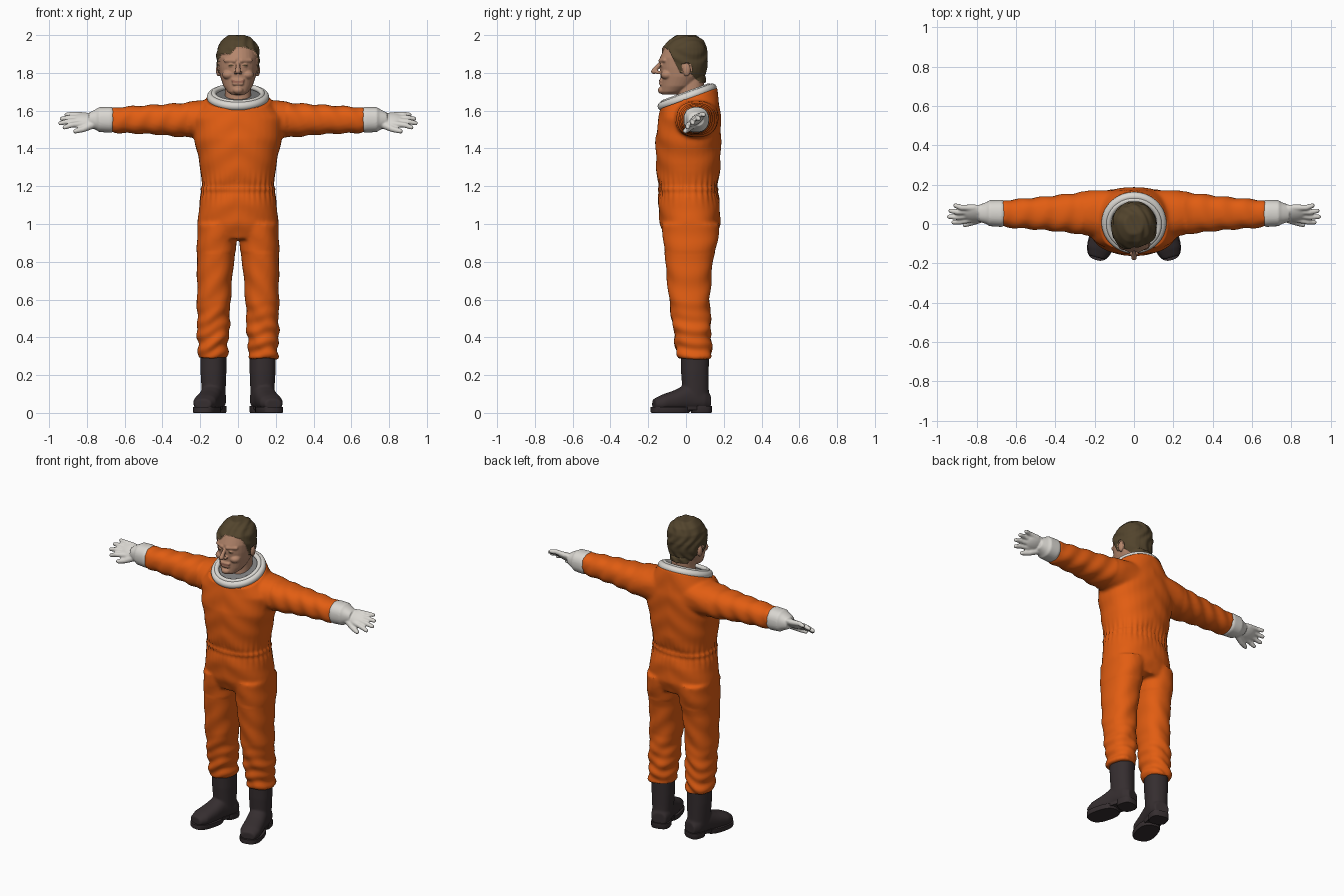
import bpy, bmesh, math
from mathutils import Vector, Matrix

cube = bpy.data.objects.get("Cube")
if cube:
    bpy.data.objects.remove(cube)


def material(name, rgb, rough=0.7):
    mat = bpy.data.materials.new(name)
    mat.use_nodes = True
    mat.diffuse_color = (*rgb, 1)
    node = next(n for n in mat.node_tree.nodes if n.type == 'BSDF_PRINCIPLED')
    node.inputs["Base Color"].default_value = (*rgb, 1)
    node.inputs["Roughness"].default_value = rough
    return mat


ORANGE = material("orange fabric", (0.76, 0.11, 0.006))
WHITE = material("off white", (0.70, 0.68, 0.64))
GREY = material("grey liner", (0.2, 0.2, 0.2))
SKIN = material("skin", (0.46, 0.24, 0.15))
LIPS = material("lips", (0.36, 0.15, 0.1))
HAIR = material("brown hair", (0.085, 0.058, 0.026))
BOOT = material("dark boot", (0.036, 0.027, 0.029))


def loft(bm, axis, rings, side=1, power=2.3, sides=32):
    """Skin superellipse rings (position, centre a, centre b, radius a, radius b)."""
    loops = []
    for t, ca, cb, ra, rb in rings:
        loop = []
        for i in range(sides):
            ang = math.tau * i / sides
            c, s = math.cos(ang), math.sin(ang)
            a = ca + ra * math.copysign(abs(c) ** (2 / power), c)
            b = cb + rb * math.copysign(abs(s) ** (2 / power), s)
            co = {'x': (t, a, b), 'y': (a, t, b), 'z': (a, b, t)}[axis]
            loop.append(bm.verts.new((co[0] * side, co[1], co[2])))
        loops.append(loop)
    faces = [bm.faces.new(loops[0]), bm.faces.new(loops[-1])]
    for lo, hi in zip(loops, loops[1:]):
        for i in range(sides):
            j = (i + 1) % sides
            faces.append(bm.faces.new((lo[i], lo[j], hi[j], hi[i])))
    bmesh.ops.recalc_face_normals(bm, faces=faces)


def ball(bm, centre, radii):
    mat = Matrix.Translation(centre) @ Matrix.Diagonal((*radii, 1))
    bmesh.ops.create_icosphere(bm, subdivisions=3, radius=1, matrix=mat)


def limb(bm, start, end, r0, r1, steps=9):
    """A rounded, tapered rod."""
    for i in range(steps):
        f = i / (steps - 1)
        r = r0 + (r1 - r0) * f
        ball(bm, Vector(start).lerp(Vector(end), f), (r, r, r))


def new_object(name, bm, mats):
    mesh = bpy.data.meshes.new(name)
    bm.to_mesh(mesh)
    bm.free()
    obj = bpy.data.objects.new(name, mesh)
    bpy.context.collection.objects.link(obj)
    for m in mats:
        mesh.materials.append(m)
    return obj


def sculpt(name, bm, mats, voxel, smoothing, mirror=False):
    """Fuse overlapping volumes into one smooth skin."""
    obj = new_object(name, bm, mats)
    fuse = obj.modifiers.new("fuse", 'REMESH')
    fuse.mode, fuse.voxel_size = 'VOXEL', voxel
    soft = obj.modifiers.new("soften", 'SMOOTH')
    soft.factor, soft.iterations = 0.5, smoothing
    graph = bpy.context.evaluated_depsgraph_get()
    mesh = bpy.data.meshes.new_from_object(obj.evaluated_get(graph))
    obj.modifiers.clear()
    obj.data = mesh
    mesh.materials.clear()
    for m in mats:
        mesh.materials.append(m)
    for p in mesh.polygons:
        p.use_smooth, p.material_index = True, 0
    if mirror:
        obj.modifiers.new("mirror", 'MIRROR').use_mirror_merge = False
    return obj


def ramp(v, a, b):
    return min(1, max(0, (v - a) / (b - a)))


# Flight suit: torso, legs and sleeves fused together
TILT = math.radians(20)
COLLAR = Vector((0, 0.006, 1.672))
bm = bmesh.new()
loft(bm, 'z', [(.92, 0, .025, .18, .135), (1, 0, .022, .214, .16), (1.1, 0, .016, .207, .164),
               (1.19, 0, .01, .192, .157), (1.3, 0, .012, .2, .17), (1.45, 0, .012, .232, .174),
               (1.56, 0, .02, .245, .165), (1.63, 0, .022, .19, .156), (1.74, 0, .03, .13, .13)])
for side in (1, -1):
    loft(bm, 'z', [(1, .11, .025, .104, .155), (.9, .113, .024, .105, .143), (.8, .119, .016, .098, .126),
                   (.6, .128, .018, .089, .108), (.45, .131, .032, .086, .1), (.29, .134, .045, .078, .09)], side)
    loft(bm, 'x', [(.1, .05, 1.56, .125, .1), (.22, .055, 1.555, .115, .1), (.3, .055, 1.55, .103, .09),
                   (.45, .054, 1.553, .086, .078), (.67, .052, 1.55, .068, .067)], side)
suit = sculpt("flight_suit", bm, [ORANGE], 0.01, 8)
normals = [v.normal.copy() for v in suit.data.vertices]
for v, n in zip(suit.data.vertices, normals):
    x, y, z = v.co
    ax = abs(x)
    d = 0
    if z < 0.85:     # bunched cloth toward the ankles
        d += 0.005 * ramp(z, .62, .34) * math.sin(85 * z + 14 * ax + 9 * y + 2 * math.sin(25 * x))
        d += 0.003 * math.sin(40 * z + 45 * ax) * ramp(z, .85, .7)
    elif ax < 0.26:  # gathered waistband and soft body folds
        d += 0.007 * math.exp(-((z - 1.185) / .012) ** 2) - 0.005 * math.exp(-((z - 1.185) / .035) ** 2)
        d += 0.003 * math.exp(-((z - 1.185) / .06) ** 2) * math.sin(70 * math.atan2(y, x) / 2)
        d += 0.002 * math.sin(45 * z + 30 * ax)
    else:            # sleeve creases
        d += 0.003 * math.sin(60 * ax + 30 * z + 15 * y)
    v.co += n * d
    if ax < 0.17:    # neck opening follows the tilted collar
        v.co.z = min(v.co.z, COLLAR.z - 0.01 + math.tan(TILT) * (v.co.y - COLLAR.y))

# Tilted neck ring, inner rim and liner
collar_frame = Matrix.Translation(COLLAR) @ Matrix.Rotation(TILT, 4, 'X')
for name, major, minor, lift in (("collar_ring", .142, .023, 0), ("collar_rim", .129, .014, .016)):
    bpy.ops.mesh.primitive_torus_add(major_radius=major, minor_radius=minor,
                                     major_segments=64, minor_segments=16)
    ring = bpy.context.object
    ring.name = name
    ring.data.transform(collar_frame @ Matrix.Translation((0, 0, lift)))
    ring.data.materials.append(WHITE)
    bpy.ops.object.shade_smooth()
bm = bmesh.new()
bmesh.ops.create_cone(bm, cap_ends=True, segments=48, radius1=.135, radius2=.135, depth=.012, matrix=collar_frame)
new_object("collar_liner", bm, [GREY])

# Head, neck and facial features
bm = bmesh.new()
loft(bm, 'z', [(1.685, 0, -.085, .035, .04), (1.7, 0, -.072, .056, .062), (1.73, 0, -.045, .077, .088),
               (1.78, 0, -.022, .094, .112), (1.83, 0, -.018, .102, .12), (1.88, 0, -.016, .106, .122),
               (1.93, 0, -.008, .101, .108), (1.965, 0, 0, .08, .086), (1.99, 0, 0, .045, .05)], power=2.1)
loft(bm, 'z', [(1.58, 0, .02, .07, .07), (1.78, 0, .028, .068, .068)])
limb(bm, (0, -.138, 1.85), (0, -.17, 1.808), .009, .015)
ball(bm, (0, -.127, 1.708), (.028, .022, .02))
limb(bm, (-.024, -.133, 1.759), (.024, -.133, 1.759), .01, .01)
limb(bm, (-.02, -.133, 1.743), (.02, -.133, 1.743), .01, .01)
for s in (1, -1):
    ball(bm, (s * .013, -.148, 1.802), (.011, .014, .009))
    limb(bm, (s * .018, -.133, 1.864), (s * .066, -.113, 1.866), .013, .011)
    ball(bm, (s * .05, -.1, 1.79), (.034, .034, .026))
    ball(bm, (s * .036, -.122, 1.841), (.017, .017, .012))
    ball(bm, (s * .104, .004, 1.815), (.013, .02, .034))
head = sculpt("head", bm, [SKIN, HAIR, LIPS], 0.004, 5)


def is_hair(co):
    x, y, z = co
    if abs(x) > .1 and z < 1.848 and -.022 < y < .032:
        return False
    front = 1.897 + .035 * ramp(x, -.04, -.01) - .02 * ramp(x, .04, .1)
    line = front + (1.8 - front) * ramp(y, -.085, -.03) - .05 * ramp(y, .02, .07)
    return z > line


for p in head.data.polygons:
    x, y, z = p.center
    if is_hair(p.center):
        p.material_index = 1
    elif y < -.1 and math.hypot((abs(x) - .037) / .013, (z - 1.84) / .004) < 1:
        p.material_index = 1
    elif y < -.13 and abs(x) < .032 and abs(z - 1.751 - 6 * x * x) < .007:
        p.material_index = 2
normals = [v.normal.copy() for v in head.data.vertices]
for v, n in zip(head.data.vertices, normals):
    if is_hair(v.co):  # raise the hair with combed strands
        x, y, z = v.co
        v.co += n * (.009 + .0025 * math.sin(110 * x + 50 * y + 4 * math.sin(30 * z)))

# Gloves: cuff, palm, fingers and thumb on a tilted hand
bm = bmesh.new()
for i, (reach, across) in enumerate(((.185, -.062), (.207, -.026), (.2, .012), (.175, .046))):
    root = -.036 + i * .024
    limb(bm, (.07, root, 0), (reach * .75, across * .85, .004), .017, .0145)
    limb(bm, (reach * .75, across * .85, .004), (reach - .012, across, -.004), .0145, .012)
limb(bm, (.02, -.03, -.006), (.075, -.068, -.012), .024, .016)
limb(bm, (.075, -.068, -.012), (.115, -.084, -.012), .016, .013)
ball(bm, (.065, 0, 0), (.07, .052, .024))
bm.transform(Matrix.Translation((.745, .055, 1.553)) @ Matrix.Rotation(math.radians(38), 4, 'X'))
loft(bm, 'x', [(.66, .054, 1.552, .064, .064), (.675, .054, 1.552, .069, .069), (.735, .055, 1.553, .066, .066),
               (.75, .055, 1.553, .056, .056), (.79, .055, 1.553, .042, .036)])
sculpt("gloves", bm, [WHITE], 0.005, 4, mirror=True)

# Boots: shaft and foot, turned slightly outward
boot_frame = Matrix.Translation((.13, .047, 0)) @ Matrix.Rotation(math.radians(15), 4, 'Z')
bm = bmesh.new()
loft(bm, 'z', [(.05, 0, .005, .058, .07), (.14, 0, .003, .063, .07), (.22, 0, 0, .067, .073), (.31, 0, 0, .067, .074)])
loft(bm, 'y', [(.08, 0, .06, .045, .04), (.04, 0, .075, .06, .065), (-.05, 0, .08, .059, .07),
               (-.11, 0, .065, .062, .055), (-.18, 0, .054, .063, .042), (-.225, 0, .045, .045, .028)])
bm.transform(boot_frame)
sculpt("boots", bm, [BOOT], 0.007, 5, mirror=True)

# Boot soles with separate heel blocks
bm = bmesh.new()
loft(bm, 'z', [(0, 0, -.135, .064, .1), (.006, 0, -.135, .067, .104), (.03, 0, -.135, .067, .104)], power=2.6)
loft(bm, 'z', [(0, 0, .035, .054, .05), (.006, 0, .035, .057, .053), (.036, 0, .035, .057, .053)], power=2.8)
loft(bm, 'z', [(.014, 0, -.03, .05, .06), (.034, 0, -.03, .052, .06)], power=3)
bm.transform(boot_frame)
soles = new_object("boot_soles", bm, [BOOT])
soles.modifiers.new("mirror", 'MIRROR').use_mirror_merge = False
bpy.ops.object.select_all(action='DESELECT')
soles.select_set(True)
bpy.context.view_layer.objects.active = soles
bpy.ops.object.shade_smooth_by_angle()
